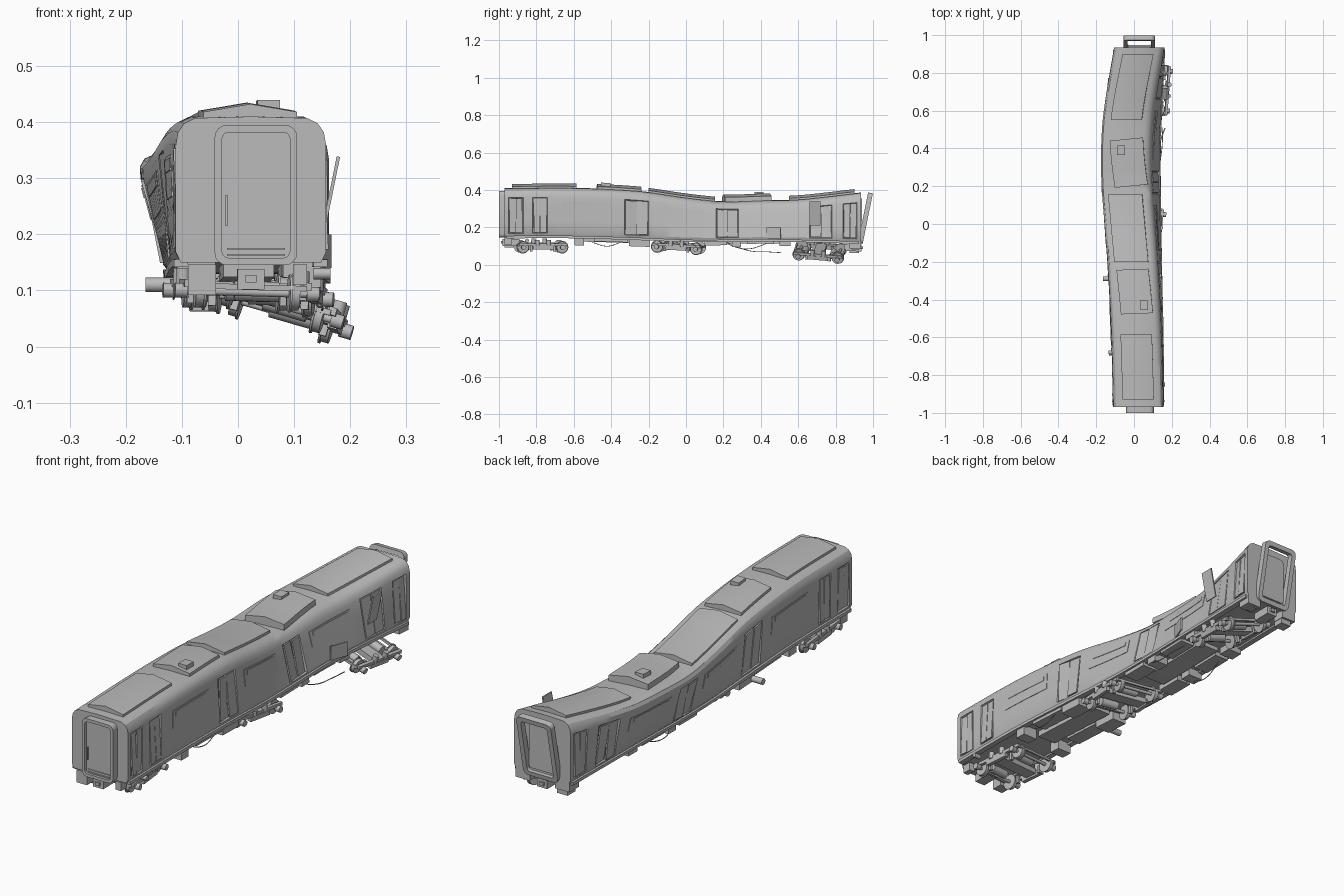
import bpy, bmesh, math, random
from mathutils import Matrix, Vector

random.seed(4)
if "Cube" in bpy.data.objects:
    bpy.data.objects.remove(bpy.data.objects["Cube"])

grey = bpy.data.materials.new("plain grey")
grey.use_nodes = True
grey.diffuse_color = (0.5, 0.5, 0.5, 1)
grey.node_tree.nodes["Principled BSDF"].inputs["Base Color"].default_value = (0.5, 0.5, 0.5, 1)

H, W = 0.28, 0.134          # straight body height and half width
# Bend of the wrecked body: y, roof x, roof z, floor x, floor z
BEND = [(-0.97, .023, .41, .023, .15), (-0.6, .012, .412, .02, .15),
        (-0.25, -.008, .395, .012, .14), (0, -.03, .36, .008, .13),
        (0.2, -.047, .34, .005, .13), (0.4, -.05, .345, .005, .133),
        (0.6, -.035, .35, .012, .13), (0.935, .028, .387, .028, .12)]


def bend_at(y):
    y = min(max(y, BEND[0][0]), BEND[-1][0])
    i = max(k for k in range(len(BEND) - 1) if BEND[k][0] <= y)
    a, b = BEND[i], BEND[i + 1]
    p, q = BEND[max(i - 1, 0)], BEND[min(i + 2, len(BEND) - 1)]
    d = b[0] - a[0]
    u = (y - a[0]) / d
    out = []
    for c in range(1, 5):
        m0 = (b[c] - p[c]) / (b[0] - p[0]) * d
        m1 = (q[c] - a[c]) / (q[0] - a[0]) * d
        out.append(a[c] * (2*u**3 - 3*u*u + 1) + m0 * (u**3 - 2*u*u + u)
                   + b[c] * (3*u*u - 2*u**3) + m1 * (u**3 - u*u))
    return out


def warp(v):
    """Carry a point of the straight carriage to its bent place."""
    rx, rz, fx, fz = bend_at(v.y)
    t = min(max(v.z / H, 0), 1)
    return Vector((v.x + fx + (rx - fx) * t, v.y, fz + (rz - fz) * t + v.z - t * H))


def finish(name, bm, bent=False):
    bmesh.ops.recalc_face_normals(bm, faces=bm.faces)
    if bent:
        for v in bm.verts:
            v.co = warp(v.co)
    me = bpy.data.meshes.new(name)
    bm.to_mesh(me)
    bm.free()
    me.materials.append(grey)
    me.shade_smooth()
    me.set_sharp_from_angle(angle=0.5)
    ob = bpy.data.objects.new(name, me)
    bpy.context.collection.objects.link(ob)
    return ob


def loft(bm, rings, closed=False, mat=Matrix()):
    rows = [[bm.verts.new(mat @ Vector(p)) for p in r] for r in rings]
    n = len(rows[0])
    for a, b in zip(rows, rows[1:] + rows[:1] if closed else rows[1:]):
        for i in range(n):
            bm.faces.new((a[i], a[(i + 1) % n], b[(i + 1) % n], b[i]))
    if not closed:
        bm.faces.new(rows[0])
        bm.faces.new(rows[-1])


def stations(y0, y1, step=0.05):
    n = max(1, math.ceil((y1 - y0) / step))
    return [y0 + (y1 - y0) * i / n for i in range(n + 1)]


def box(bm, x, y, z, mat=Matrix()):
    prof = [(x[0], z[0]), (x[1], z[0]), (x[1], z[1]), (x[0], z[1])]
    loft(bm, [[(px, s, pz) for px, pz in prof] for s in stations(*y)], mat=mat)


def rod(bm, c, r, length, axis="X", mat=Matrix()):
    turn = {"X": Matrix.Rotation(math.pi / 2, 4, "Y"), "Y": Matrix.Rotation(math.pi / 2, 4, "X"),
            "Z": Matrix()}[axis]
    bmesh.ops.create_cone(bm, cap_ends=True, segments=20, radius1=r, radius2=r, depth=length,
                          matrix=mat @ Matrix.Translation(c) @ turn)


def rounded(w, h, r, y):
    pts = []
    for k, (sx, sz) in enumerate([(1, 1), (-1, 1), (-1, -1), (1, -1)]):
        for j in range(5):
            a = math.pi / 2 * (k + j / 4)
            pts.append((sx * (w/2 - r) + r * math.cos(a), y, sz * (h/2 - r) + r * math.sin(a)))
    return pts


def door_frame(name, w, h, rim, depth, mat):
    bm = bmesh.new()
    outer, inner = (w, h, .022), (w - 2*rim, h - 2*rim, .012)
    loft(bm, [rounded(*outer, -depth/2), rounded(*outer, depth/2),
              rounded(*inner, depth/2), rounded(*inner, -depth/2)], True, mat)
    finish(name, bm)


# Body shell with recessed side doorways
DOORS = [(-.95, -.87), (-.82, -.74), (-.33, -.2), (.16, .28), (.66, .78), (.84, .915)]
half = [(.125, 0), (W, .02), (W, .09), (W, .16), (W, .225), (.13, .25), (.119, .267), (.1, .277)]
profile = half + [(0, H)] + [(-x, z) for x, z in reversed(half)]
edges = [-.97] + [e for d in DOORS for e in d] + [.935]
ys = sorted({s for a, b in zip(edges, edges[1:]) for s in stations(a, b, .04)})
bm = bmesh.new()
loft(bm, [[(x, s, z) for x, z in profile] for s in ys])
bmesh.ops.recalc_face_normals(bm, faces=bm.faces)
doorway = []
for f in bm.faces:
    c = f.calc_center_median()
    if abs(c.x) > W - .001 and .02 < c.z < .225 and any(a < c.y < b for a, b in DOORS):
        doorway.append(f)
bmesh.ops.inset_region(bm, faces=doorway, thickness=.004, depth=-.009)
finish("body_shell", bm, True)

# Buckled door leaves, two to each doorway
bm = bmesh.new()
for side in (-1, 1):
    for a, b in DOORS:
        mid, wide = (a + b) / 2, (b - a) / 2 - .007
        for k in (-1, 1):
            m = (Matrix.Translation((side * (W - .004), mid + k * (wide/2 + .001), .122))
                 @ Matrix.Rotation(random.uniform(-.12, .12), 4, "Z")
                 @ Matrix.Rotation(random.uniform(-.05, .05), 4, "Y"))
            box(bm, (-.003, .003), (-wide/2, wide/2), (-.097, .097), m)
finish("side_door_leaves", bm, True)

# Side windows, with a narrow upper light in each
bm = bmesh.new()
for side in (-1, 1):
    for a, b in [(-.66, -.4), (-.14, .1), (.34, .6)]:
        for y0, y1, z0, z1, out in [(a, b, .125, .205, .002), (a + .02, b - .02, .175, .198, .004)]:
            box(bm, sorted((side * (W - .004), side * (W + out))), (y0, y1), (z0, z1))
finish("side_windows", bm, True)

# Torn sheet hanging off the left side
bm = bmesh.new()
tilt = Matrix.Translation((.165, .69, .27)) @ Matrix.Rotation(.2, 4, "Y")
box(bm, (-.003, .003), (-.03, .03), (-.06, .07), tilt)
tilt = Matrix.Translation((.15, .47, .17)) @ Matrix.Rotation(-.35, 4, "Z")
box(bm, (-.003, .003), (-.04, .04), (-.03, .03), tilt)
finish("torn_side_sheets", bm)

# Roof panels: start, end, half width, offset, lift, turn
for i, (a, b, w, off, lift, turn) in enumerate([
        (-.93, -.585, .083, 0, 0, 0), (-.475, -.24, .085, .005, .002, .04),
        (-.2, .155, .09, -.003, 0, 0), (.2, .45, .088, .02, .014, .1), (.55, .9, .082, 0, 0, 0)]):
    bm = bmesh.new()
    gable = [(-w, .262), (-w, .288), (0, .302), (w, .288), (w, .262)]
    m = (Matrix.Translation((off, (a + b)/2, lift)) @ Matrix.Rotation(turn, 4, "Z"))
    loft(bm, [[(x, s, z) for x, z in gable] for s in stations(-(b - a)/2, (b - a)/2)], mat=m)
    finish(f"roof_panel_{i + 1}", bm, True)
bm = bmesh.new()
for x, y, top in [(.05, -.43, .312), (-.018, .39, .325)]:
    box(bm, (x - .02, x + .02), (y - .025, y + .025), (.28, top))
finish("roof_vents", bm, True)

# End doors: front door closed in its frame, rear frame fallen outward
front = Matrix.Translation((.032, -.983, .27))
door_frame("front_door_frame", .147, .25, .013, .034, front)
rear = Matrix.Translation((.028, .959, .25)) @ Matrix.Rotation(-.2, 4, "X")
door_frame("rear_door_frame", .165, .275, .02, .026, rear)
bm = bmesh.new()
loft(bm, [rounded(.125, .228, .012, -.006), rounded(.125, .228, .012, .02)], mat=front)
box(bm, (-.054, -.051), (-.011, 0), (-.055, 0), front)
for z in (-.108, -.097):
    box(bm, (-.052, .052), (-.01, 0), (z, z + .003), front)
finish("front_door", bm)
bm = bmesh.new()
loft(bm, [rounded(.12, .21, .012, -.01), rounded(.12, .21, .012, .005)],
     mat=Matrix.Translation((.028, .935, .25)))
finish("rear_door", bm)

# Sills and equipment boxes under the floor
bm = bmesh.new()
for s in (-1, 1):
    box(bm, sorted((s * .112, s * .137)), (-.96, .925), (-.008, .006))
    for y, length, drop in [(-.57, .05, .045), (-.4, .18, .022), (-.25, .11, .042), (.16, .12, .025),
                            (.27, .05, .035), (.4, .14, .02), (.53, .06, .03), (.905, .06, .035)]:
        box(bm, sorted((s * .06, s * .128)), (y - length/2, y + length/2), (-drop, .004))
box(bm, (-.045, .045), (-.55, -.2), (-.025, .004))
box(bm, (-.05, .05), (.14, .5), (-.018, .004))
finish("underfloor_boxes", bm, True)

# Couplers and buffer boxes at both ends
bm = bmesh.new()
for y, d in ((-.97, -1), (.925, 1)):
    box(bm, (-.024, .024), sorted((y - d * .08, y + d * .012)), (-.048, -.012))
    box(bm, (-.01, .01), sorted((y, y + d * .02)), (-.036, -.022))
    box(bm, (-.112, -.062), sorted((y - d * .05, y)), (-.058, -.004))
    box(bm, (.075, .1), sorted((y - d * .04, y)), (-.04, -.004))
finish("end_couplers", bm, True)


def bogie(name, mat):
    """Two axles, four flanged wheels and an H frame."""
    bm = bmesh.new()
    for y in (-.105, .105):
        rod(bm, (0, y, 0), .007, .25, "X", mat)
        rod(bm, (.02, y * .72, .002), .018, .08, "X", mat)
        for s in (-1, 1):
            rod(bm, (s * .086, y, 0), .03, .014, "X", mat)
            rod(bm, (s * .077, y, 0), .034, .004, "X", mat)
            rod(bm, (s * .118, y, 0), .013, .022, "X", mat)
    finish(name + "_wheels", bm)
    bm = bmesh.new()
    for s in (-1, 1):
        box(bm, sorted((s * .1, s * .114)), (-.13, .13), (.006, .02), mat)
        box(bm, sorted((s * .098, s * .116)), (-.055, .055), (-.012, .008), mat)
        for y in (-.03, .03):
            rod(bm, (s * .107, y, .025), .012, .03, "Z", mat)
        for y in (-.062, .062):
            box(bm, sorted((s * .076, s * .09)), (y - .006, y + .006), (-.022, .012), mat)
    box(bm, (-.1, .1), (-.028, .028), (-.004, .018), mat)
    for y in (-.135, .127):
        box(bm, (-.105, .105), (y, y + .008), (.004, .014), mat)
    finish(name + "_frame", bm)


def place(x, y, z, rx, ry, rz):
    return (Matrix.Translation((x, y, z)) @ Matrix.Rotation(rz, 4, "Z")
            @ Matrix.Rotation(ry, 4, "Y") @ Matrix.Rotation(rx, 4, "X"))


bogie("front_bogie", place(.005, -.775, .097, 0, .03, .1))
bogie("middle_bogie", place(.03, -.04, .095, -.06, .04, -.12))
bogie("rear_bogie", place(.072, .715, .069, -.09, .28, -.1))

# Side cylinder and dangling pipes
bm = bmesh.new()
rod(bm, (-.14, -.29, .11), .013, .05)
rod(bm, (.15, -.85, .13), .01, .03)
finish("side_cylinders", bm)
for i, path in enumerate([[(.12, .22, .12), (.14, .34, .075), (.15, .43, .07), (.15, .51, .065)],
                          [(.12, -.5, .12), (.135, -.42, .1), (.135, -.35, .12)],
                          [(-.1, .2, .12), (-.115, .32, .085), (-.1, .45, .12)]]):
    cu = bpy.data.curves.new("hanging_pipe", "CURVE")
    cu.dimensions = "3D"
    cu.bevel_depth, cu.bevel_resolution = .002, 1
    sp = cu.splines.new("BEZIER")
    sp.bezier_points.add(len(path) - 1)
    for bp, co in zip(sp.bezier_points, path):
        bp.co = co
        bp.handle_left_type = bp.handle_right_type = "AUTO"
    cu.materials.append(grey)
    bpy.context.collection.objects.link(bpy.data.objects.new(f"hanging_pipe_{i + 1}", cu))
